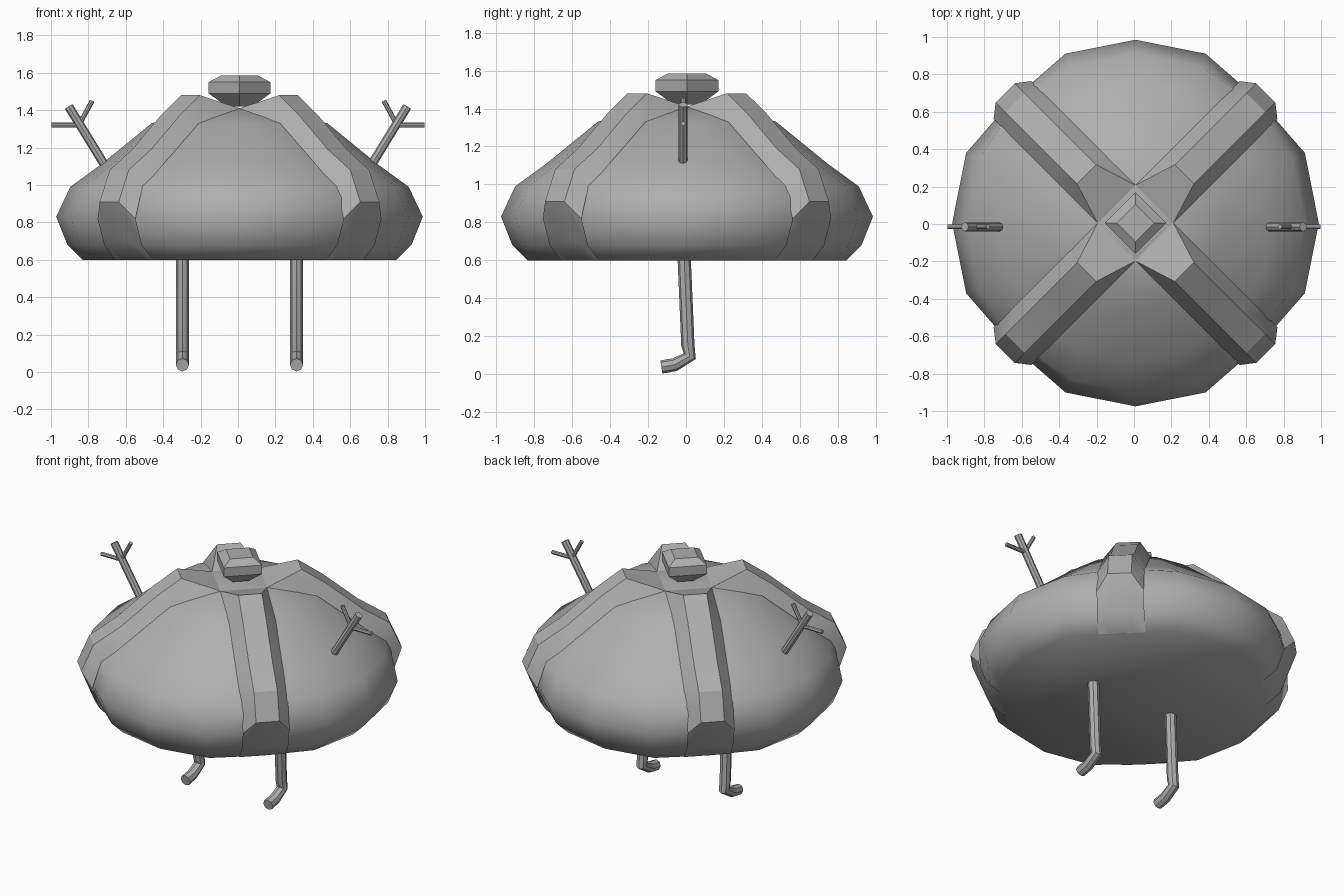
import bpy, bmesh, math
from mathutils import Vector

cube = bpy.data.objects.get("Cube")
if cube:
    bpy.data.objects.remove(cube, do_unlink=True)

grey = bpy.data.materials.new("mid grey")
grey.use_nodes = True
COLOR = (0.43, 0.43, 0.43, 1)
grey.diffuse_color = COLOR
grey.node_tree.nodes["Principled BSDF"].inputs["Base Color"].default_value = COLOR

CX, CY = 0.008, 0.005  # axis of the body


def finish(name, bm, angle, location=(0, 0, 0)):
    bmesh.ops.recalc_face_normals(bm, faces=bm.faces)
    mesh = bpy.data.meshes.new(name)
    bm.to_mesh(mesh)
    bm.free()
    mesh.materials.append(grey)
    obj = bpy.data.objects.new(name, mesh)
    obj.location = location
    bpy.context.collection.objects.link(obj)
    bpy.ops.object.select_all(action='DESELECT')
    obj.select_set(True)
    bpy.context.view_layer.objects.active = obj
    bpy.ops.object.shade_smooth_by_angle(angle=math.radians(angle))
    return obj


def skin(bm, rings, closed=True):
    """Bridge successive rings of points and cap both ends."""
    rows = [[bm.verts.new(p) for p in ring] for ring in rings]
    n = len(rows[0])
    for a, b in zip(rows, rows[1:]):
        for i in range(n if closed else n - 1):
            j = (i + 1) % n
            bm.faces.new((a[i], a[j], b[j], b[i]))
    bm.faces.new(rows[0])
    bm.faces.new(rows[-1])


def lathe(name, profile, sides, angle, flatten_below=0):
    """Turned solid; diagonal corners under the given height are pulled in."""
    def ring(r, z):
        points = []
        for i in range(sides):
            t = math.tau * i / sides
            pulled = z < flatten_below and i % 4 == 2
            d = r * 0.95 if pulled else r
            points.append((d * math.cos(t), d * math.sin(t), z))
        return points
    bm = bmesh.new()
    skin(bm, [ring(r, z) for r, z in profile])
    return finish(name, bm, angle, (CX, CY, 0))


def tube(name, path, radius, sides=8):
    """Round rod along a path lying in one plane."""
    pts = [Vector(p) for p in path]
    dirs = [(b - a).normalized() for a, b in zip(pts, pts[1:])]
    side = Vector((1, 0, 0)) if abs(dirs[0].x) < 0.01 else Vector((0, 1, 0))
    rings = []
    for k, p in enumerate(pts):
        d = (dirs[max(k - 1, 0)] + dirs[min(k, len(dirs) - 1)]).normalized()
        up = d.cross(side)
        rings.append([p + radius * (side * math.cos(t) + up * math.sin(t))
                      for t in (math.tau * i / sides for i in range(sides))])
    bm = bmesh.new()
    skin(bm, rings)
    return finish(name, bm, 30)


# Rounded dome body and the diamond knob on top
lathe("dome_body", [(0.84, 0.6), (0.92, 0.68), (0.98, 0.83), (0.905, 0.99),
                    (0.74, 1.11), (0.47, 1.33), (0.2, 1.41)], 16, 55, flatten_below=0.9)
lathe("top_knob", [(0.07, 1.42), (0.165, 1.49), (0.165, 1.55), (0.1, 1.585)], 4, 20)

# Four diagonal ridges: foot distance, foot height, crest distance, crest height
SECTIONS = [(0.143, 1.41, 0.37, 1.48), (0.45, 1.33, 0.52, 1.375),
            (0.72, 1.11, 0.74, 1.19), (0.88, 0.98, 0.91, 1.08),
            (0.93, 0.82, 0.985, 0.91), (0.88, 0.68, 0.9, 0.7),
            (0.795, 0.6, 0.8, 0.602)]
FOOT, CREST = 0.143, 0.072
for k, name in enumerate(("back_left", "back_right", "front_right", "front_left")):
    bm = bmesh.new()
    skin(bm, [[(fu, -FOOT, fz), (cu, -CREST, cz), (cu, CREST, cz), (fu, FOOT, fz)]
              for fu, fz, cu, cz in SECTIONS], closed=False)
    ridge = finish(name + "_ridge", bm, 32, (CX, CY, 0))
    ridge.rotation_euler.z = math.radians(45 + 90 * k)

# Legs with bent feet, and forked twig arms
LEG = [(-0.01, 0.62), (0.01, 0.15), (0.02, 0.095), (-0.06, 0.05), (-0.13, 0.038)]
Y = -0.015
for s, name in ((1, "left"), (-1, "right")):
    tube(name + "_leg", [(CX + s * 0.305, y, z) for y, z in LEG], 0.035)
    tube(name + "_arm", [(s * 0.715, Y, 1.11), (s * 0.905, Y, 1.42)], 0.024)
    tube(name + "_outer_twig", [(s * 0.83, Y, 1.32), (s * 0.998, Y, 1.32)], 0.013)
    tube(name + "_inner_twig", [(s * 0.845, Y, 1.33), (s * 0.78, Y, 1.45)], 0.013)
